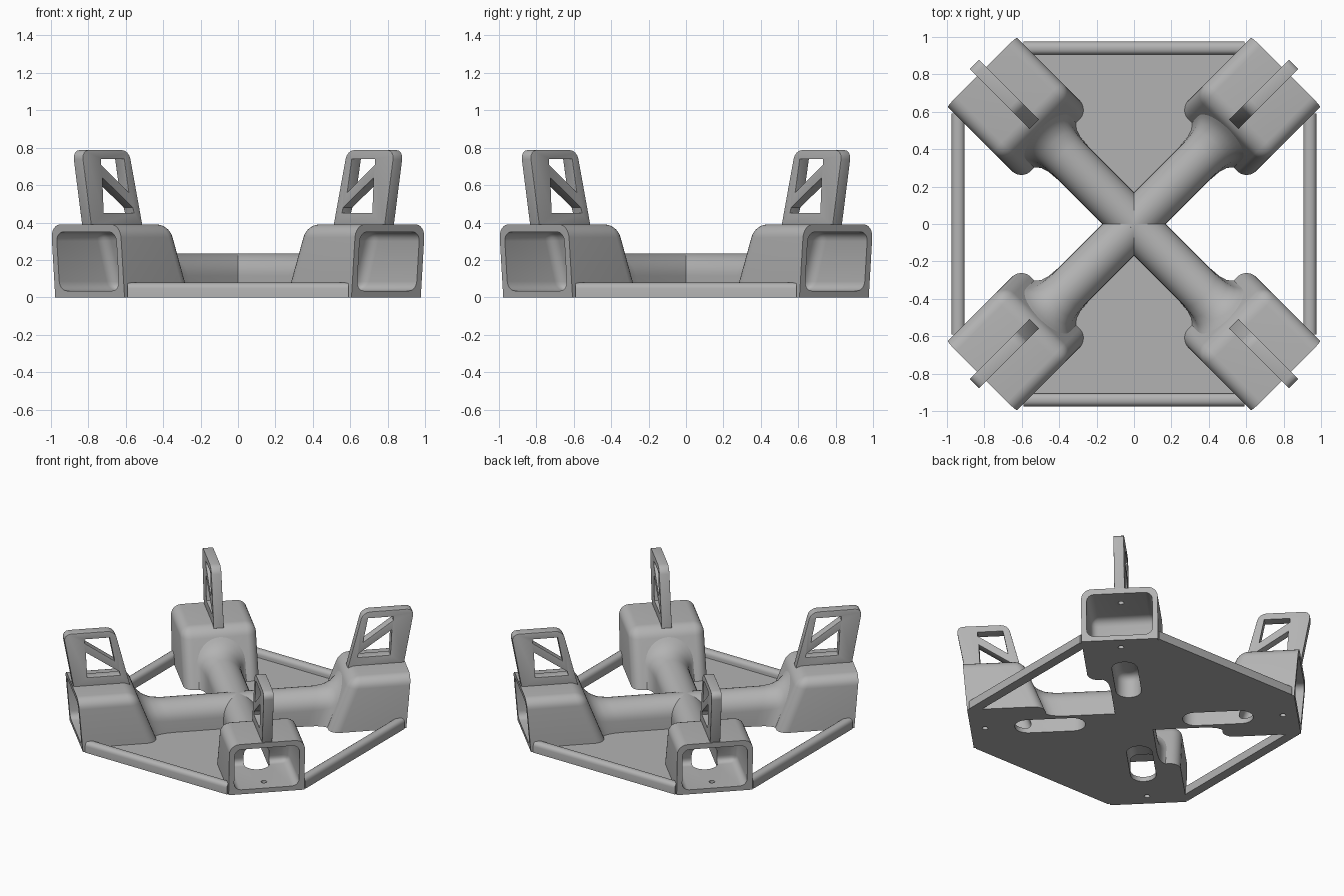
import bpy, bmesh
from math import pi, cos, sin, radians
from mathutils import Matrix

cube = bpy.data.objects.get("Cube")
if cube:
    bpy.data.objects.remove(cube)

grey = bpy.data.materials.new("light grey plastic")
grey.use_nodes = True
GREY = (0.45, 0.45, 0.45, 1)
grey.diffuse_color = GREY
grey.node_tree.nodes["Principled BSDF"].inputs["Base Color"].default_value = GREY


def loft(name, rings, bevel=0, rule=None, segments=4):
    """Skin a list of matching rings, cap both ends, bevel edges chosen by rule."""
    bm = bmesh.new()
    loops = [[bm.verts.new(p) for p in ring] for ring in rings]
    for a, b in zip(loops, loops[1:]):
        for i in range(len(a)):
            j = (i + 1) % len(a)
            bm.faces.new((a[i], a[j], b[j], b[i]))
    bm.faces.new(loops[0])
    bm.faces.new(loops[-1])
    bmesh.ops.recalc_face_normals(bm, faces=bm.faces)
    if bevel:
        edges = [e for e in bm.edges if rule(*[v.co for v in e.verts])]
        bmesh.ops.bevel(bm, geom=edges, offset=bevel, segments=segments,
                        profile=0.5, affect='EDGES')
    mesh = bpy.data.meshes.new(name)
    bm.to_mesh(mesh)
    bm.free()
    mesh.materials.append(grey)
    ob = bpy.data.objects.new(name, mesh)
    bpy.context.collection.objects.link(ob)
    return ob


def prism(name, pts, z0, z1, **kw):
    return loft(name, [[(x, y, z) for x, y in pts] for z in (z0, z1)], **kw)


def upright(name, pts, half, **kw):
    """Extrude an outline drawn in radius and height sideways."""
    return loft(name, [[(r, s, z) for r, z in pts] for s in (-half, half)], **kw)


def apply(ob, mod):
    bpy.context.view_layer.objects.active = ob
    bpy.ops.object.modifier_apply(modifier=mod.name)


def cut(ob, *cutters):
    for c in cutters:
        mod = ob.modifiers.new("cut", 'BOOLEAN')
        mod.operation, mod.solver, mod.object = 'DIFFERENCE', 'EXACT', c
        apply(ob, mod)


def smooth(ob):
    bpy.ops.object.select_all(action='DESELECT')
    ob.select_set(True)
    bpy.context.view_layer.objects.active = ob
    bpy.ops.object.shade_smooth_by_angle(angle=radians(35))


def turn(k):
    return Matrix.Rotation(pi / 4 + k * pi / 2, 4, 'Z')


# Cutters, drawn along +x: motor pocket, cable slot, screw hole
pocket = upright("pocket_cutter", [(0.70, 0.035), (1.4, 0.035), (1.4, 0.35), (0.80, 0.35)],
                 0.225, bevel=0.05, rule=lambda a, b: True)
R = 0.0875
slot_pts = [(0.73 + R * cos(t), R * sin(t)) for t in [-pi / 2 + i * pi / 10 for i in range(11)]]
slot_pts += [(1.15 - x, -y) for x, y in slot_pts]
slot = prism("slot_cutter", slot_pts, -0.1, 0.17, bevel=0.05,
             rule=lambda a, b: a.z > 0 and b.z > 0)
screw = prism("screw_cutter", [(1.02 + 0.02 * cos(i * pi / 8), 0.02 * sin(i * pi / 8))
                               for i in range(16)], -0.1, 0.385)

# Corner housing: sloped inner face, open outward
W = 0.262
housing = loft("corner_housing", [
    [(0.59, -W, 0), (1.12, -W, 0), (1.12, W, 0), (0.59, W, 0)],
    [(0.74, -W, 0.39), (1.152, -W, 0.39), (1.152, W, 0.39), (0.74, W, 0.39)]],
    bevel=0.07, segments=6,
    rule=lambda a, b: max(a.z, b.z) > 0.1 and min(a.x, b.x) < 1)
cut(housing, pocket, slot, screw)

# Arm: arched tube flaring into the housing
A = 0.12
arch = [(-A, 0)] + [(-A * cos(i * pi / 16), 0.115 + A * sin(i * pi / 16))
                    for i in range(17)] + [(A, 0)]
flare = [(0, 1, 0), (0.45, 1, 0.38), (0.52, 1.05, 0.38), (0.56, 1.15, 0.38),
         (0.585, 1.3, 0.38), (0.6, 1.5, 0.38)]
arm = loft("arm", [[(r + lean * z * s, y * s, z * s) for y, z in arch]
                   for r, s, lean in flare])
cut(arm, slot)

# Fin with two triangular windows and a diagonal brace
fin = upright("fin", [(0.755, 0.375), (1.142, 0.375), (1.216, 0.787), (0.86, 0.787)], 0.035,
              bevel=0.05, rule=lambda a, b: min(a.z, b.z) > 0.7 and abs(a.x - b.x) < 0.01)
upper = upright("upper_window_cutter", [(0.895, 0.74), (1.07, 0.74), (1.07, 0.71), (0.86, 0.56)], 0.2)
lower = upright("lower_window_cutter", [(1.06, 0.64), (1.05, 0.45), (0.82, 0.45), (0.83, 0.48)], 0.2)
cut(fin, upper, lower)
round_off = fin.modifiers.new("round", 'BEVEL')
round_off.width, round_off.segments = 0.018, 3
round_off.limit_method, round_off.angle_limit = 'ANGLE', radians(40)
apply(fin, round_off)

# Base plate: front and back fields, open at both sides
quarter = [(0.16, 0), (0.74, 0.58), (0.61, 0.96)]
half = quarter + [(-x, y) for x, y in reversed(quarter)]
plate = prism("base_plate", half + [(-x, -y) for x, y in half[1:-1]], 0, 0.03)
for k in range(4):
    for c in (slot, screw):
        c.matrix_world = turn(k)
    bpy.context.view_layer.update()
    cut(plate, slot, screw)
smooth(plate)

for c in (pocket, slot, screw, upper, lower):
    bpy.data.objects.remove(c)

# Edge rail, drawn at +x with a rounded top
rail = prism("edge_rail", [(0.905, -0.59), (0.975, -0.59), (0.975, 0.59), (0.905, 0.59)],
             0, 0.078, bevel=0.03,
             rule=lambda a, b: min(a.z, b.z) > 0.05 and abs(a.y - b.y) > 0.5)

# Repeat the parts around the centre
for part in (housing, arm, fin, rail):
    smooth(part)
    base = Matrix.Rotation(-pi / 4, 4, 'Z') if part is rail else Matrix.Identity(4)
    for k in range(4):
        ob = part if k == 0 else part.copy()
        if k:
            bpy.context.collection.objects.link(ob)
        ob.name = f"{part.name.split('.')[0].rstrip('_1')}_{k + 1}"
        ob.matrix_world = turn(k) @ base
